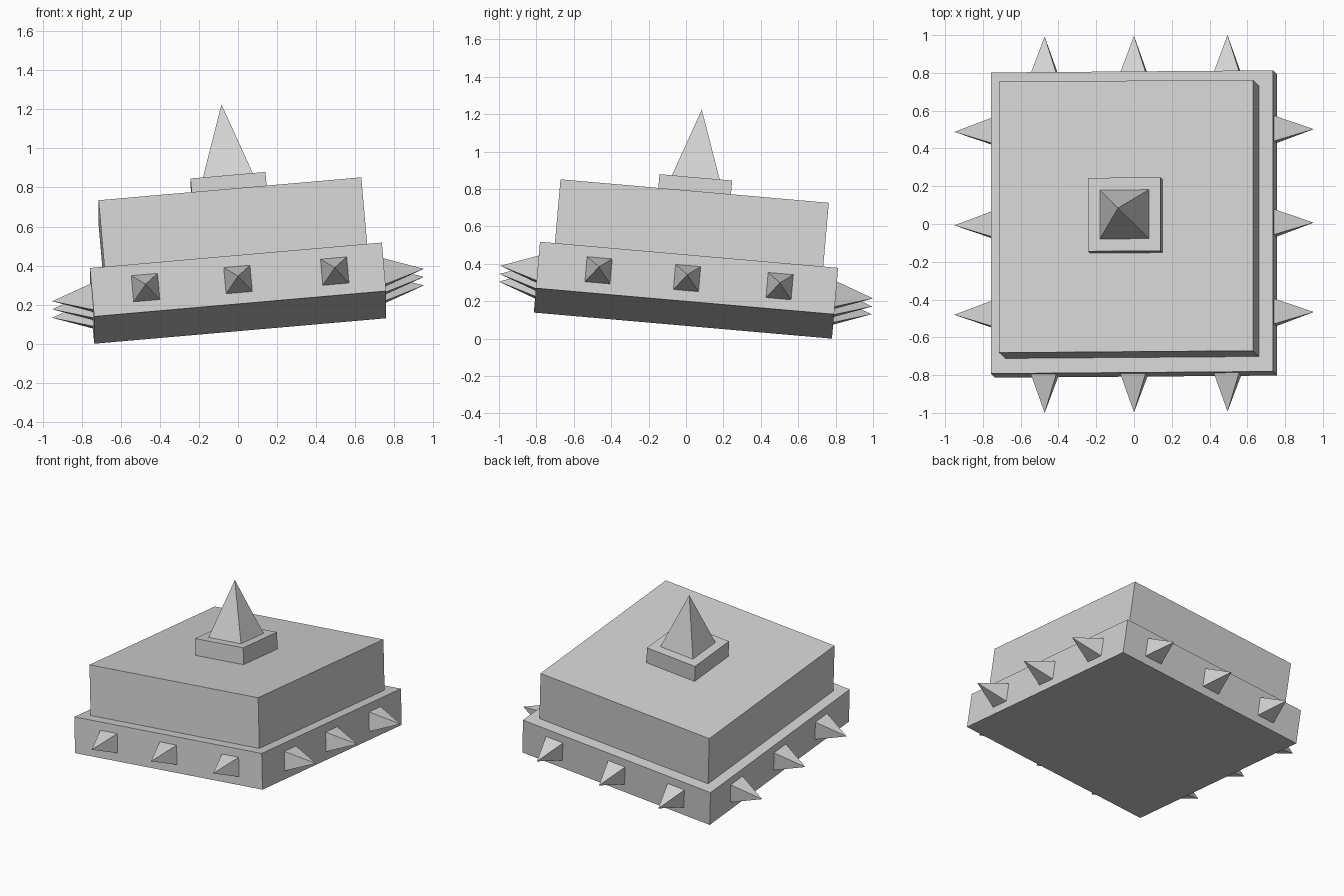
import bpy
import bmesh
from math import radians
from mathutils import Matrix, Vector

cube = bpy.data.objects.get("Cube")
if cube:
    bpy.data.objects.remove(cube, do_unlink=True)

# One plain grey for everything
grey = bpy.data.materials.new("light_grey")
grey.use_nodes = True
colour = (0.65, 0.65, 0.65, 1)
grey.diffuse_color = colour
grey.node_tree.nodes["Principled BSDF"].inputs["Base Color"].default_value = colour

# The whole stack leans on one corner
TILT = (Matrix.Translation((0.011, -0.011, 0.135))
        @ Matrix.Rotation(radians(-5), 4, "X")
        @ Matrix.Rotation(radians(-5), 4, "Y"))


def finish(name, bm, local):
    mesh = bpy.data.meshes.new(name)
    bm.to_mesh(mesh)
    bm.free()
    mesh.materials.append(grey)
    obj = bpy.data.objects.new(name, mesh)
    obj.matrix_world = TILT @ local
    bpy.context.collection.objects.link(obj)
    return obj


def block(name, width, depth, height, bottom):
    bm = bmesh.new()
    bmesh.ops.create_cube(bm, size=1)
    bmesh.ops.scale(bm, vec=(width, depth, height), verts=bm.verts)
    return finish(name, bm, Matrix.Translation((0, 0, bottom + height / 2)))


def spike(name, width, length, position, direction):
    # Square pyramid standing on its base, pointing along direction
    bm = bmesh.new()
    bmesh.ops.create_cone(bm, cap_ends=True, segments=4, radius1=width / 2 ** 0.5,
                          radius2=0, depth=length)
    bmesh.ops.remove_doubles(bm, verts=bm.verts, dist=0.0001)
    bmesh.ops.rotate(bm, matrix=Matrix.Rotation(radians(45), 3, "Z"), verts=bm.verts)
    bmesh.ops.translate(bm, vec=(0, 0, length / 2), verts=bm.verts)
    turn = Vector((0, 0, 1)).rotation_difference(Vector(direction)).to_matrix().to_4x4()
    return finish(name, bm, Matrix.Translation(position) @ turn)


# Stacked blocks
block("base_slab", 1.5, 1.6, 0.25, 0)
block("upper_block", 1.35, 1.44, 0.35, 0.25)
block("top_plinth", 0.385, 0.39, 0.116, 0.6)

# Tall spike on top
spike("top_spike", 0.26, 0.382, (0, 0, 0.716), (0, 0, 1))

# Three small spikes on each side of the base
for number, along in enumerate((-0.475, 0, 0.497), 1):
    for side, sign in (("left", 1), ("right", -1)):
        spike(f"{side}_spike_{number}", 0.135, 0.205,
              (sign * 0.75, along, 0.125), (sign, 0, 0))
    for side, sign in (("back", 1), ("front", -1)):
        spike(f"{side}_spike_{number}", 0.135, 0.2,
              (along, sign * 0.8, 0.125), (0, sign, 0))
